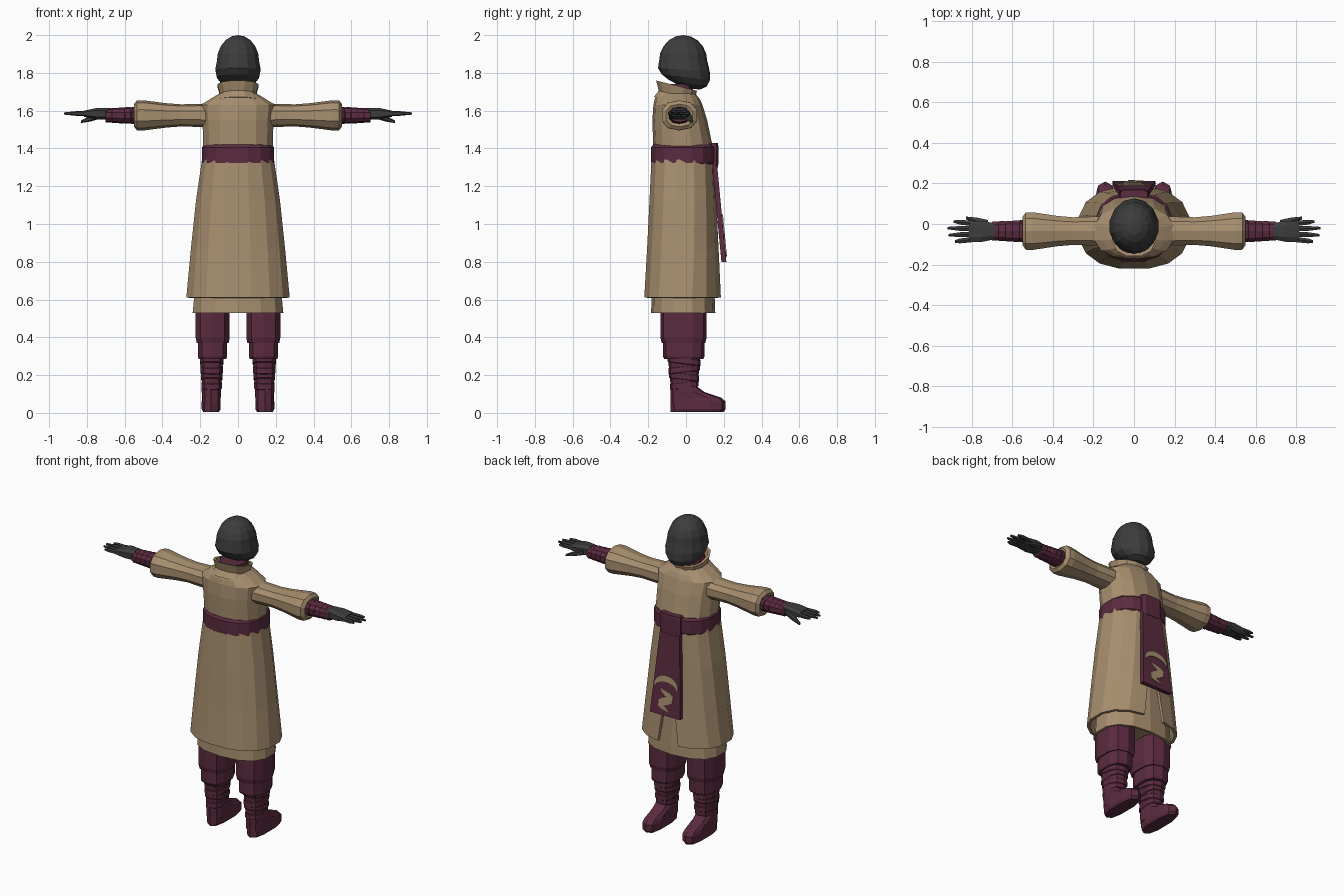
import bpy, bmesh, math

if "Cube" in bpy.data.objects:
    bpy.data.objects.remove(bpy.data.objects["Cube"], do_unlink=True)


def material(name, red, green, blue):
    mat = bpy.data.materials.new(name)
    mat.use_nodes = True
    mat.diffuse_color = (red, green, blue, 1)
    mat.node_tree.nodes["Principled BSDF"].inputs["Base Color"].default_value = mat.diffuse_color
    return mat


CHARCOAL = material("charcoal", .046, .046, .046)
TAN = material("tan cloth", .39, .275, .16)
PLUM = material("plum cloth", .105, .024, .05)


def finish(name, bm, mat, mirror=False):
    bmesh.ops.recalc_face_normals(bm, faces=bm.faces)
    mesh = bpy.data.meshes.new(name)
    bm.to_mesh(mesh)
    bm.free()
    mesh.materials.append(mat)
    part = bpy.data.objects.new(name, mesh)
    bpy.context.collection.objects.link(part)
    if mirror:
        part.modifiers.new("Mirror", 'MIRROR')
    return part


def thicken(part, thickness):
    modifier = part.modifiers.new("Thickness", 'SOLIDIFY')
    modifier.thickness = thickness
    modifier.offset = 0


def outline(sides, power, gap):
    """Unit rounded outline; a gap leaves it open in the middle of the chest side."""
    if gap:
        step = (math.tau - 2 * gap) / (sides - 1)
        angles = [math.pi / 2 + gap + step * i for i in range(sides)]
    else:
        angles = [math.tau * (i + .5) / sides for i in range(sides)]

    def bend(value):
        return math.copysign(abs(value) ** (2 / power), value)

    points = [(bend(math.cos(angle)), bend(math.sin(angle))) for angle in angles]
    wide = max(abs(u) for u, v in points)
    deep = max(abs(v) for u, v in points)
    return [(u / wide, v / deep) for u, v in points]


def loft(name, mat, rings, centre, axis='z', sides=12, power=2.4, aspect=1,
         slope=0, mirror=False, gaps=None):
    """Skin rings of (position, half width, optional half depth) along an axis."""
    bm = bmesh.new()
    rows = []
    for k, ring in enumerate(rings):
        place, wide = ring[:2]
        deep = ring[2] if len(ring) > 2 else wide * aspect
        mid_a, mid_b = centre(place, deep) if callable(centre) else centre
        row = []
        for u, v in outline(sides, power, gaps[k] if gaps else 0):
            a, b = mid_a + u * wide, mid_b + v * deep
            along = place + slope * b
            row.append(bm.verts.new((along, a, b) if axis == 'x' else (a, b, along)))
        rows.append(row)
    for low, high in zip(rows, rows[1:]):
        for i in range(sides - 1 if gaps else sides):
            j = (i + 1) % sides
            bm.faces.new((low[i], low[j], high[j], high[i]))
    if not gaps:
        bm.faces.new(rows[0])
        bm.faces.new(rows[-1])
    return finish(name, bm, mat, mirror)


def band(name, mat, start, end, wide, centre, **options):
    """A wrapped strip of cloth with softened edges."""
    edge, inner = (end - start) / 8, wide * .94
    rings = [(start, inner), (start + edge, wide), (end - edge, wide), (end, inner)]
    return loft(name, mat, rings, centre, **options)


def stroke(name, path, width, steps=12):
    """A thin brush stroke lying on the sash, thick in the middle."""
    bm = bmesh.new()
    rows = []
    for i in range(steps + 1):
        s = i / steps
        x, z = path(s)
        ahead, behind = path(s + .01), path(s - .01)
        dx, dz = ahead[0] - behind[0], ahead[1] - behind[1]
        reach = width * (.1 + math.sin(math.pi * s)) / math.hypot(dx, dz) / 2
        row = []
        for side in (-reach, reach):
            height = z + side * dx
            row.append(bm.verts.new((x - side * dz, sash_front(height) + .003, height)))
        rows.append(row)
    for low, high in zip(rows, rows[1:]):
        bm.faces.new((low[0], low[1], high[1], high[0]))
    thicken(finish(name, bm, TAN), .006)


# Head: a sphere with a fuller jaw and a chin pushed forward
bm = bmesh.new()
bmesh.ops.create_uvsphere(bm, u_segments=14, v_segments=10, radius=1)
for vert in bm.verts:
    x, y, z = vert.co
    jaw = max(0, -z)
    full = 1 + .4 * jaw
    y = y * full * .128 - .015 + .04 * jaw ** 2
    vert.co = (x * full * .115, y, 1.86 + z * .14 - .2 * y * jaw)
finish("head", bm, CHARCOAL)
band("neck", PLUM, 1.6, 1.74, .08, (0, -.045))

# Collar with an open top
loft("collar", TAN, [(1.63, .12), (1.67, .095), (1.72, .108), (1.72, .093), (1.67, .08)],
     (0, -.05), slope=-.25)

# Upper robe
loft("robe_chest", TAN, [(1.38, .183, .16), (1.55, .188, .145), (1.63, .196, .13),
                         (1.66, .15, .12), (1.69, .1, .1)],
     lambda z, deep: (0, -.015 - .12 * (z - 1.4)), sides=14)

# Outer skirt, flaring down to a split at the front
flare = [0, .3, .65, 1]
skirt = loft("outer_skirt", TAN,
             [(1.34 - .73 * s, .183 + .083 * s ** .8, .16 + .035 * s) for s in flare],
             (0, -.018), sides=16, gaps=[.02 + .18 * s * s for s in flare])
thicken(skirt, .016)

# Under robe with a hollow hem
loft("under_robe", TAN, [(1.3, .165, .14), (.53, .24, .17), (.53, .225, .155), (.57, .22, .15)],
     (0, -.015), sides=14)

# Belt, knot and hanging sash
band("belt", PLUM, 1.31, 1.42, .19, (0, -.015), sides=16, aspect=.89)
band("belt_knot", PLUM, 1.3, 1.43, .072, (0, .135), sides=8, power=5, aspect=.5)


def sash_front(z):
    return .165 + .095 * (1.31 - z)


loft("sash", PLUM, [(1.31, .07, .013), (.8, .107, .013)],
     lambda z, deep: (0, sash_front(z) - deep), sides=4)

# Sash emblem: an arch above a curl
stroke("emblem_arch", lambda s: (.08 * math.cos(math.pi * s), .97 + .06 * math.sin(math.pi * s)), .035)
stroke("emblem_curl", lambda s: (.035 * math.cos(math.tau * 1.4 * s), .965 - .135 * s), .045)

# Sleeves
arm = (-.035, 1.575)
loft("sleeves", TAN, [(.15, .073), (.3, .068), (.38, .075), (.5, .093), (.535, .092),
                      (.55, .07), (.54, .05)],
     arm, axis='x', sides=10, aspect=.86, mirror=True)

# Wrist bindings, alternately slanted
for i in range(5):
    start = .53 + .034 * i
    band(f"wrist_wrap_{i + 1}", PLUM, start, start + .036, .055 - .002 * i, arm,
         axis='x', sides=10, aspect=.82, mirror=True)

# Hands
loft("palms", CHARCOAL, [(.69, .04, .03), (.75, .052, .03), (.815, .052, .016)],
     (-.036, 1.584), axis='x', sides=8, power=3, mirror=True)
for i, tip in enumerate([.89, .92, .915, .885]):
    loft(f"fingers_{i + 1}", CHARCOAL, [(.79, .013), (.86, .012), (tip, .006)],
         lambda x, deep: (.002 - .026 * i + (x - .79) * (.1 - .07 * i), 1.585),
         axis='x', sides=6, mirror=True)
loft("thumbs", CHARCOAL, [(.72, .02), (.78, .016), (.83, .007)],
     lambda x, deep: (.27 * (x - .72), 1.58 - .35 * (x - .72)),
     axis='x', sides=6, mirror=True)

# Legs share one rounded, box-like section
leg = dict(sides=10, power=2.8, mirror=True)
band("trousers", PLUM, .37, .6, .09, (.134, -.013), aspect=1.36, **leg)
band("knee_wraps", PLUM, .285, .39, .077, (.135, -.012), aspect=1.42, **leg)
loft("shins", PLUM, [(.05, .048), (.14, .05), (.32, .062)], (.14, -.01), aspect=1.42, **leg)
for i in range(4):
    start = .13 + .042 * i
    band(f"shin_wrap_{i + 1}", PLUM, start, start + .036, .053 + .003 * i, (.139, -.01),
         aspect=1.42, slope=.12 * (-1) ** i, **leg)

# Shoes, every layer lined up at the heel
loft("shoes", PLUM, [(.005, .042, .14), (.02, .05, .146), (.06, .05, .146), (.08, .048, .135),
                     (.11, .05, .09), (.14, .05, .07)],
     lambda z, deep: (.142, deep - .082), **leg)
